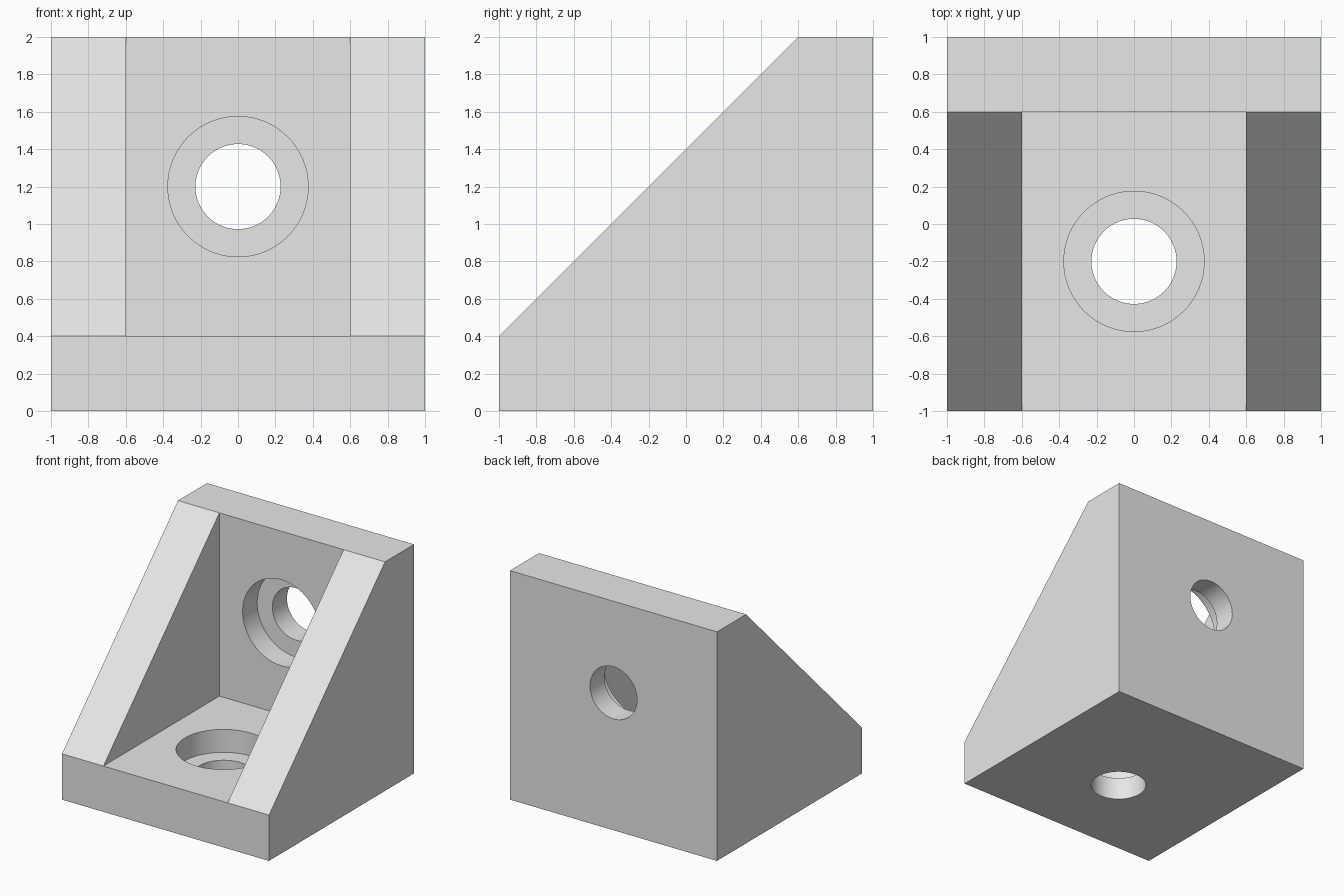
import bpy, bmesh, math
from mathutils import Matrix, Vector

cube = bpy.data.objects.get("Cube")
if cube:
    bpy.data.objects.remove(cube, do_unlink=True)

HALF, INNER, THICK = 1.0, 0.6, 0.4   # half width, half pocket width, plate thickness
HOLE, BORE, BORE_DEPTH = 0.2275, 0.375, 0.2

grey = bpy.data.materials.new("light_grey")
grey.use_nodes = True
colour = (0.8, 0.8, 0.8, 1.0)
grey.diffuse_color = colour
grey.node_tree.nodes["Principled BSDF"].inputs["Base Color"].default_value = colour


def make_object(name, bm):
    bmesh.ops.recalc_face_normals(bm, faces=bm.faces)
    mesh = bpy.data.meshes.new(name)
    bm.to_mesh(mesh)
    bm.free()
    mesh.materials.append(grey)
    obj = bpy.data.objects.new(name, mesh)
    bpy.context.collection.objects.link(obj)
    return obj


def side_prism(name, profile, half_width):
    """Extrude a (y, z) profile across x."""
    bm = bmesh.new()
    face = bm.faces.new([bm.verts.new((-half_width, y, z)) for y, z in profile])
    out = bmesh.ops.extrude_face_region(bm, geom=[face])
    moved = [g for g in out["geom"] if isinstance(g, bmesh.types.BMVert)]
    bmesh.ops.translate(bm, verts=moved, vec=(2 * half_width, 0, 0))
    return make_object(name, bm)


def stepped_hole(name, seat, rotation):
    """Turned cutter: narrow through hole below the seat, wide bore above it."""
    profile = [(0, -0.6), (HOLE, -0.6), (HOLE, -BORE_DEPTH),
               (BORE, -BORE_DEPTH), (BORE, 0.1), (0, 0.1)]
    bm = bmesh.new()
    verts = [bm.verts.new((r, 0, z)) for r, z in profile]
    edges = [bm.edges.new(pair) for pair in zip(verts, verts[1:])]
    bmesh.ops.spin(bm, geom=verts + edges, cent=(0, 0, 0), axis=(0, 0, 1),
                   angle=math.tau, steps=96)
    bmesh.ops.remove_doubles(bm, verts=bm.verts, dist=0.0001)
    bm.transform(Matrix.Translation(Vector(seat)) @ rotation)
    return make_object(name, bm)


# Solid wedge with blunt front and top edges
bracket = side_prism("corner_bracket", [
    (-HALF, 0), (HALF, 0), (HALF, 2), (INNER, 2), (-HALF, THICK)], HALF)

# Pocket between the two side gussets, then a counterbored hole in each plate
cutters = [
    side_prism("pocket_cutter", [
        (-1.5, THICK), (INNER, THICK), (INNER, 2.5), (-1.5, 2.5)], INNER),
    stepped_hole("floor_hole_cutter", (0, -0.2, THICK), Matrix.Identity(4)),
    stepped_hole("wall_hole_cutter", (0, INNER, 1.2),
                 Matrix.Rotation(math.pi / 2, 4, "X")),
]

bpy.ops.object.select_all(action="DESELECT")
bpy.context.view_layer.objects.active = bracket
bracket.select_set(True)
for cutter in cutters:
    mod = bracket.modifiers.new(cutter.name, "BOOLEAN")
    mod.operation = "DIFFERENCE"
    mod.solver = "EXACT"
    mod.object = cutter
    bpy.ops.object.modifier_apply(modifier=mod.name)
for cutter in cutters:
    bpy.data.objects.remove(cutter, do_unlink=True)

# Round hole walls, crisp edges
bpy.ops.object.shade_smooth_by_angle(angle=math.radians(30))
